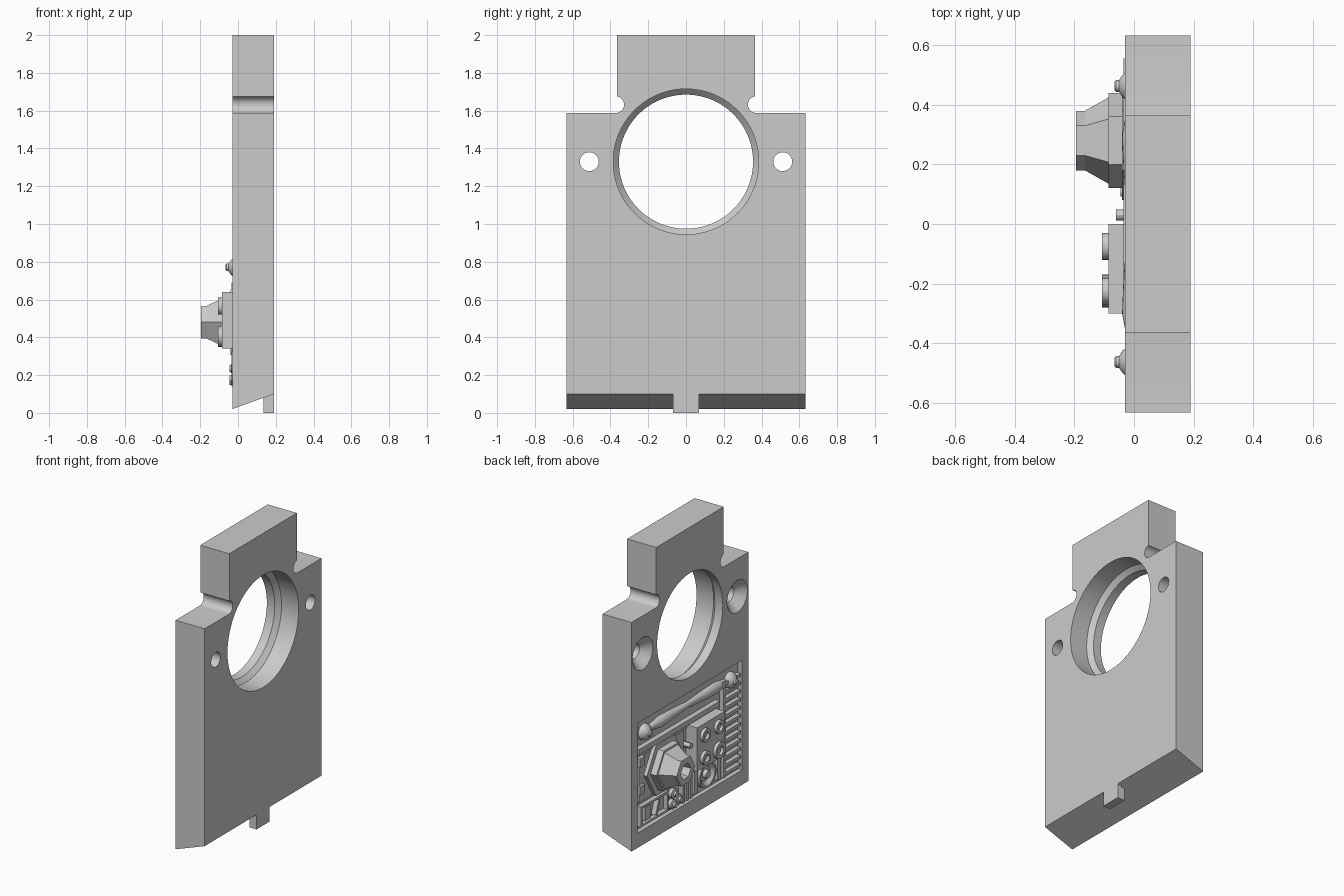
import bpy, bmesh, math
from mathutils import Matrix, Vector

old = bpy.data.objects.get("Cube")
if old:
    bpy.data.objects.remove(old, do_unlink=True)

grey = bpy.data.materials.new("plain grey")
grey.use_nodes = True
grey.diffuse_color = (0.6, 0.6, 0.6, 1)
grey.node_tree.nodes["Principled BSDF"].inputs["Base Color"].default_value = (0.6, 0.6, 0.6, 1)

FLOOR = 0.0     # bottom of the recessed panel
FACE = -0.03    # outer face carrying the panel
BACK = 0.19     # plain face


def finish(bm, name, smooth=False):
    bmesh.ops.recalc_face_normals(bm, faces=bm.faces)
    me = bpy.data.meshes.new(name)
    bm.to_mesh(me)
    bm.free()
    ob = bpy.data.objects.new(name, me)
    bpy.context.collection.objects.link(ob)
    me.materials.append(grey)
    if smooth:
        bpy.ops.object.select_all(action='DESELECT')
        ob.select_set(True)
        bpy.context.view_layer.objects.active = ob
        bpy.ops.object.shade_smooth_by_angle(angle=math.radians(30))
    return ob


def box(name, x0, x1, y0, y1, z0, z1, tilt=0):
    bm = bmesh.new()
    bmesh.ops.create_cube(bm, size=1)
    mid = Vector(((x0 + x1) / 2, (y0 + y1) / 2, (z0 + z1) / 2))
    bmesh.ops.scale(bm, vec=(abs(x1 - x0), abs(y1 - y0), abs(z1 - z0)), verts=bm.verts)
    bmesh.ops.transform(bm, matrix=Matrix.Translation(mid) @ Matrix.Rotation(tilt, 4, 'X'), verts=bm.verts)
    return finish(bm, name)


def lathe(name, profile, y, z, n=32, along_y=False):
    """Turn (radius, distance) pairs about an axis along x, or along y."""
    bm = bmesh.new()
    rings = []
    for r, d in profile:
        ring = []
        for i in range(n):
            a = 2 * math.pi * i / n
            c, s = r * math.cos(a), r * math.sin(a)
            ring.append(bm.verts.new((c, y + d, z + s) if along_y else (d, y + c, z + s)))
        rings.append(ring)
    for a, b in zip(rings, rings[1:]):
        for i in range(n):
            j = (i + 1) % n
            bm.faces.new((a[i], a[j], b[j], b[i]))
    bm.faces.new(rings[0])
    bm.faces.new(rings[-1])
    return finish(bm, name, n > 8)


# Plate outline: shoulders, round notches and raised head
half = [(0.632, 0.02), (0.632, 1.588), (0.37, 1.588)]
for i in range(1, 12):
    a = math.radians(-90 - 180 * i / 12)
    half.append((0.37 + 0.042 * math.cos(a), 1.632 + 0.044 * math.sin(a)))
half += [(0.365, 1.676), (0.365, 2.0)]
outline = half + [(-y, z) for y, z in reversed(half)]
bm = bmesh.new()
face = bm.faces.new([bm.verts.new((FACE, y, z)) for y, z in outline])
out = bmesh.ops.extrude_face_region(bm, geom=[face])
for v in out["geom"]:
    if isinstance(v, bmesh.types.BMVert):
        v.co.x = BACK
        if v.co.z < 0.05:
            v.co.z = 0.10   # sloping underside
plate = finish(bm, "plate")

# Large stepped bore, countersunk screw holes and panel recess
cutters = [lathe("bore_cutter", [(0.355, -0.1), (0.355, 0.03), (0.385, 0.06), (0.385, 0.3)], 0, 1.33, 96),
           box("recess_cutter", -0.2, FLOOR, -0.565, 0.565, 0.122, 0.873)]
for side in (-1, 1):
    cutters.append(lathe("screw_cutter", [(0.15, -0.07), (0.11, FACE), (0.05, 0.03), (0.05, 0.3)],
                         side * 0.512, 1.33, 40))
for c in cutters:
    c.hide_render = True
    mod = plate.modifiers.new("cut", 'BOOLEAN')
    mod.operation = 'DIFFERENCE'
    mod.solver = 'EXACT'
    mod.object = c
bpy.context.view_layer.update()
cut = bpy.data.meshes.new_from_object(plate.evaluated_get(bpy.context.evaluated_depsgraph_get()))
plate.modifiers.clear()
plate.data = cut
for c in cutters:
    bpy.data.objects.remove(c, do_unlink=True)
bpy.ops.object.select_all(action='DESELECT')
plate.select_set(True)
bpy.context.view_layer.objects.active = plate
bpy.ops.object.shade_smooth_by_angle(angle=math.radians(25))

# Locating tab under the plate
box("bottom_tab", 0.135, BACK, -0.07, 0.07, 0.0, 0.1)

# Waisted rod between two domed ends
lathe("waisted_rod", [(0.015, -0.45), (0.025, -0.38), (0.04, -0.3), (0.036, -0.2), (0.022, 0),
                      (0.036, 0.2), (0.04, 0.3), (0.025, 0.38), (0.015, 0.45)], 0, 0.775, 20, True)
for side in (-1, 1):
    dome = [(0.055, 0.005)]
    for i in range(8):
        a = math.radians(i * 9)
        dome.append((0.055 * math.cos(a), -0.052 * math.sin(a)))
    dome += [(0.02, -0.05), (0.02, -0.06), (0.013, -0.066)]
    lathe("rod_end", dome, side * 0.463, 0.77, 24)

# Long rail and the strip below it
box("long_rail", FLOOR, -0.035, -0.32, 0.555, 0.655, 0.69)
box("thin_rail", FLOOR, -0.02, 0.02, 0.555, 0.63, 0.645)

# Six-sided nozzle on stepped base
lathe("nozzle", [(0.2, 0.005), (0.2, -0.04), (0.16, -0.04), (0.16, -0.085), (0.145, -0.085),
                 (0.10, -0.165), (0.10, -0.195), (0.055, -0.195), (0.045, -0.12)], 0.28, 0.48, 6)
box("nozzle_backing", FLOOR, -0.015, 0.05, 0.53, 0.31, 0.62)
for z in (0.37, 0.56):
    box("side_clamp", FLOOR, -0.033, 0.49, 0.545, z, z + 0.06)

# Raised block with four ring knobs
box("knob_block", FLOOR, -0.085, -0.3, 0.0, 0.34, 0.64)
for y, z, r in ((-0.075, 0.565, 0.045), (-0.225, 0.565, 0.045), (-0.075, 0.41, 0.045), (-0.225, 0.405, 0.055)):
    lathe("ring_knob", [(r, -0.08), (r, -0.107), (r * 0.55, -0.107), (r * 0.5, -0.09)], y, z, 24)
lathe("small_peg", [(0.018, 0.0), (0.018, -0.06)], 0.03, 0.52, 12)

# Ladder of slats
for i in range(12):
    z = 0.15 + i * 0.056
    box("slat", FLOOR, -0.028, -0.55, -0.39, z, z + 0.022)
box("slat_post", FLOOR, -0.028, -0.39, -0.365, 0.14, 0.8)

# Lower left framed plate
for z in (0.145, 0.27):
    box("frame_bar", FLOOR, -0.03, 0.23, 0.53, z, z + 0.015)
for y in (0.23, 0.515):
    box("frame_post", FLOOR, -0.03, y, y + 0.015, 0.145, 0.285)
box("frame_lever", FLOOR, -0.033, 0.34, 0.36, 0.165, 0.265, 0.35)
box("frame_pad", FLOOR, -0.025, 0.42, 0.48, 0.17, 0.26)

# Small studs and upright bars
for y, z in ((0.16, 0.235), (0.11, 0.18), (0.17, 0.165)):
    lathe("stud", [(0.032, 0.0), (0.032, -0.025), (0.018, -0.03), (0.018, -0.045)], y, z, 16)
for y in (-0.01, 0.03, 0.07):
    box("upright_bar", FLOOR, -0.034, y - 0.012, y + 0.012, 0.14, 0.3)

# Dished dial under the block
lathe("dished_dial", [(0.09, 0.0), (0.09, -0.034), (0.075, -0.034), (0.05, -0.012), (0.03, -0.012),
                      (0.025, -0.036)], -0.19, 0.235, 28)
for y in (-0.32, -0.07):
    box("dial_bracket", FLOOR, -0.028, y - 0.02, y + 0.02, 0.15, 0.31)
